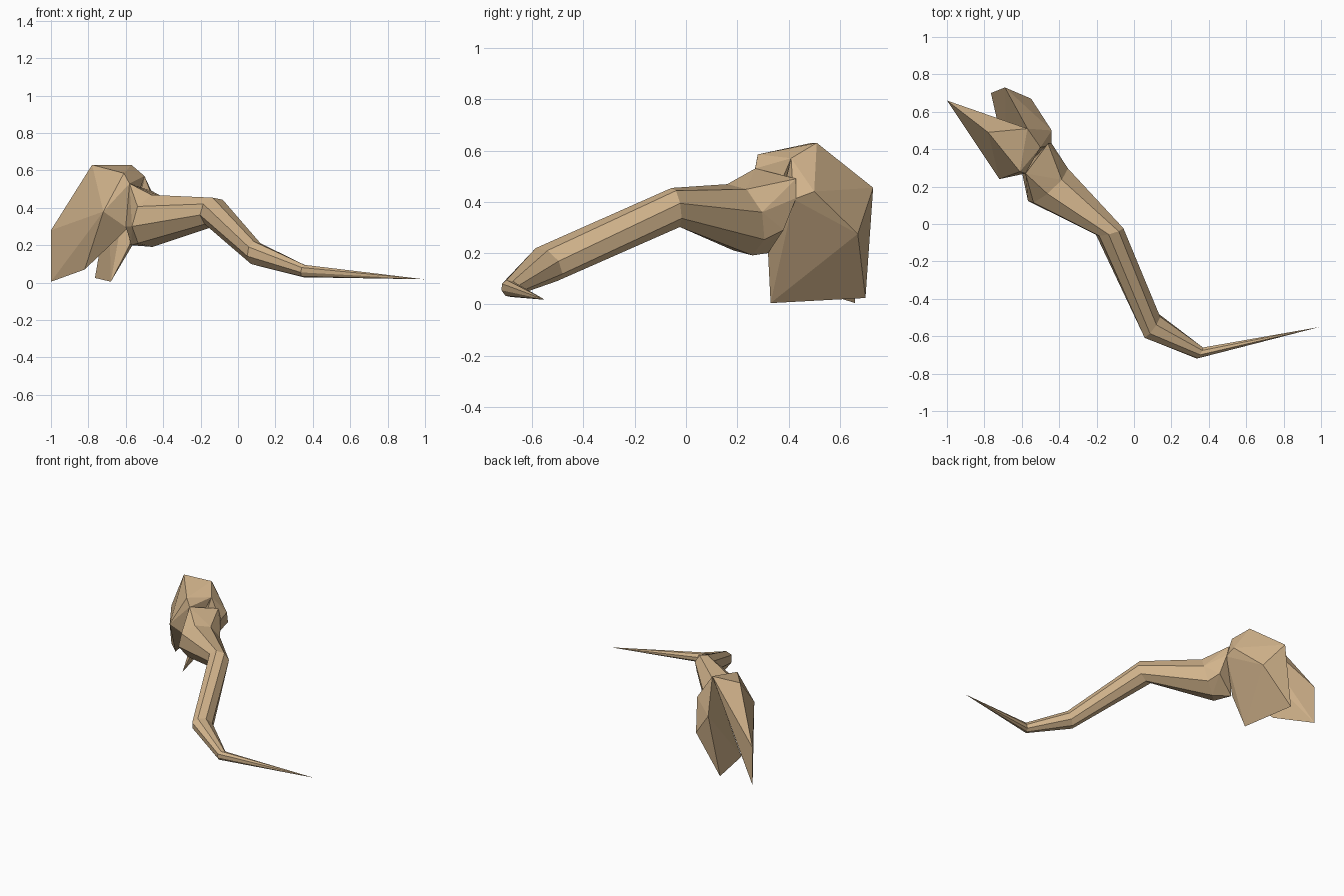
import bpy, bmesh, math
from mathutils import Vector

if "Cube" in bpy.data.objects:
    bpy.data.objects.remove(bpy.data.objects["Cube"])

tan = bpy.data.materials.new("tan")
tan.diffuse_color = (0.645, 0.456, 0.262, 1)
tan.use_nodes = True
tan.node_tree.nodes["Principled BSDF"].inputs["Base Color"].default_value = tan.diffuse_color

SIDES = 8


def finish(name, bm):
    bmesh.ops.recalc_face_normals(bm, faces=bm.faces)
    me = bpy.data.meshes.new(name)
    bm.to_mesh(me)
    bm.free()
    me.materials.append(tan)
    ob = bpy.data.objects.new(name, me)
    bpy.context.collection.objects.link(ob)
    return ob


def ring(center, side, up):
    """Eight-sided elliptical section spanned by two half-axes."""
    c, s, u = Vector(center), Vector(side), Vector(up)
    pts = []
    for i in range(SIDES):
        a = 2 * math.pi * i / SIDES + math.radians(12)
        pts.append(c + s * math.cos(a) + u * math.sin(a))
    return pts


def hull(name, pts):
    bm = bmesh.new()
    vs = [bm.verts.new(p) for p in pts]
    res = bmesh.ops.convex_hull(bm, input=vs)
    junk = {g for g in res["geom_interior"] + res["geom_unused"]
            if isinstance(g, bmesh.types.BMVert) and g.is_valid}
    bmesh.ops.delete(bm, geom=list(junk), context='VERTS')
    bmesh.ops.dissolve_limit(bm, angle_limit=math.radians(2),
                             verts=bm.verts, edges=bm.edges)
    return finish(name, bm)


# Winding tail: lofted sections ending in a point
sections = [
    ring((-0.46, 0.21, 0.33), (0.105, 0.095, 0), (0.02, -0.03, 0.142)),
    ring((-0.13, -0.04, 0.378), (0.073, 0.02, 0), (0.01, -0.012, 0.078)),
    ring((0.095, -0.545, 0.155), (0.046, 0.056, 0), (0.0, -0.03, 0.066)),
    ring((0.352, -0.69, 0.062), (0.016, 0.031, 0), (0.005, -0.003, 0.034)),
]
bm = bmesh.new()
loops = [[bm.verts.new(p) for p in sec] for sec in sections]
tip = bm.verts.new((0.995, -0.55, 0.018))
for a, b in zip(loops, loops[1:]):
    for i in range(SIDES):
        j = (i + 1) % SIDES
        bm.faces.new((a[i], a[j], b[j], b[i]))
for i in range(SIDES):
    bm.faces.new((loops[-1][i], loops[-1][(i + 1) % SIDES], tip))
finish("tail", bm)

# Neck block between tail and lobes
hull("neck", sections[0] + [
    (-0.58, 0.27, 0.53), (-0.46, 0.43, 0.49), (-0.44, 0.43, 0.415),
    (-0.60, 0.28, 0.30), (-0.57, 0.32, 0.20), (-0.42, 0.38, 0.29)])

# Corners of the cap shared by both lobes
cap = [(-0.57, 0.51, 0.63), (-0.61, 0.28, 0.585), (-0.50, 0.41, 0.57)]

# Left lobe, reaching out to a sharp vertical edge
hull("left_lobe", cap + [
    (-0.78, 0.49, 0.63), (-1.0, 0.66, 0.28), (-1.0, 0.66, 0.005),
    (-0.72, 0.24, 0.38), (-0.82, 0.45, 0.07), (-0.59, 0.29, 0.29),
    (-0.58, 0.27, 0.53)])

# Right lobe, hanging down to a slanted lower edge
hull("right_lobe", [cap[0], cap[2],
    (-0.44, 0.50, 0.44), (-0.55, 0.67, 0.275), (-0.69, 0.73, 0.455),
    (-0.765, 0.70, 0.025), (-0.68, 0.33, 0.005), (-0.58, 0.32, 0.20),
    (-0.44, 0.42, 0.41)])
